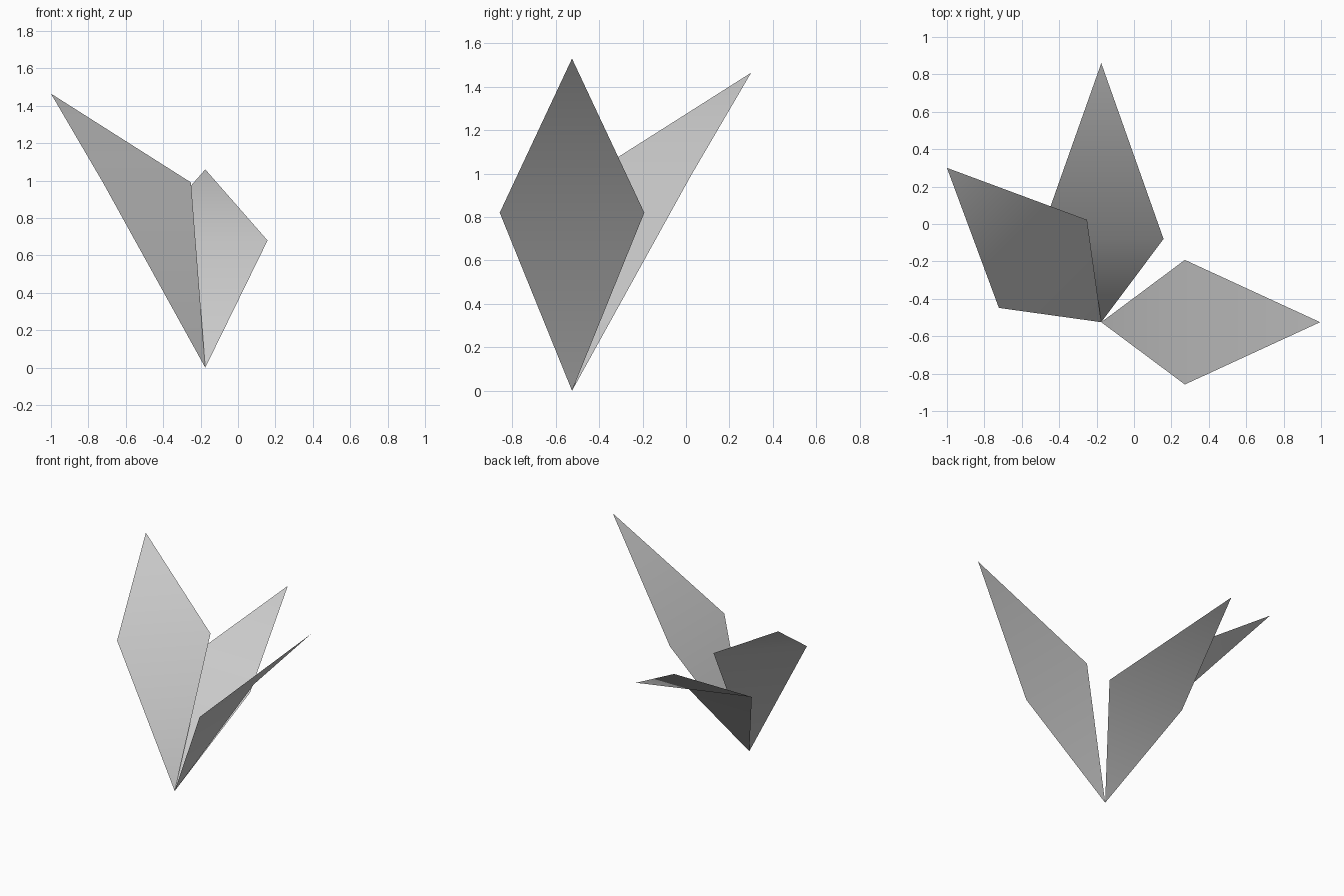
import bpy
from mathutils import Vector

cube = bpy.data.objects.get("Cube")
if cube:
    bpy.data.objects.remove(cube, do_unlink=True)

# One plain grey for every leaf
grey = bpy.data.materials.new("light_grey")
grey.use_nodes = True
colour = (0.6, 0.6, 0.6, 1)
grey.diffuse_color = colour
grey.node_tree.nodes["Principled BSDF"].inputs["Base Color"].default_value = colour

ROOT = Vector((-0.175, -0.525, 0))
HALF_WIDTH = 0.333


def leaf(name, direction, mid, tip):
    """Kite-shaped leaf bent across its widest line; mid and tip are (reach, height)."""
    out = Vector(direction).normalized()
    side = Vector((-out.y, out.x, 0)) * HALF_WIDTH
    up = Vector((0, 0, 1))
    middle = ROOT + out * mid[0] + up * mid[1]
    end = ROOT + out * tip[0] + up * tip[1]
    mesh = bpy.data.meshes.new(name)
    mesh.from_pydata([ROOT, middle - side, end, middle + side], [],
                     [(0, 1, 3), (1, 2, 3)])
    mesh.materials.append(grey)
    mesh.shade_smooth()
    obj = bpy.data.objects.new(name, mesh)
    bpy.context.collection.objects.link(obj)


# Three leaves fanning out from a shared root
leaf("left_leaf", (1, 0, 0), (0.447, 0.82), (1.17, 1.53))
leaf("back_leaf", (0, 1, 0), (0.445, 0.68), (1.385, 1.06))
leaf("right_leaf", (-1, 1, 0), (0.441, 0.99), (1.167, 1.465))
